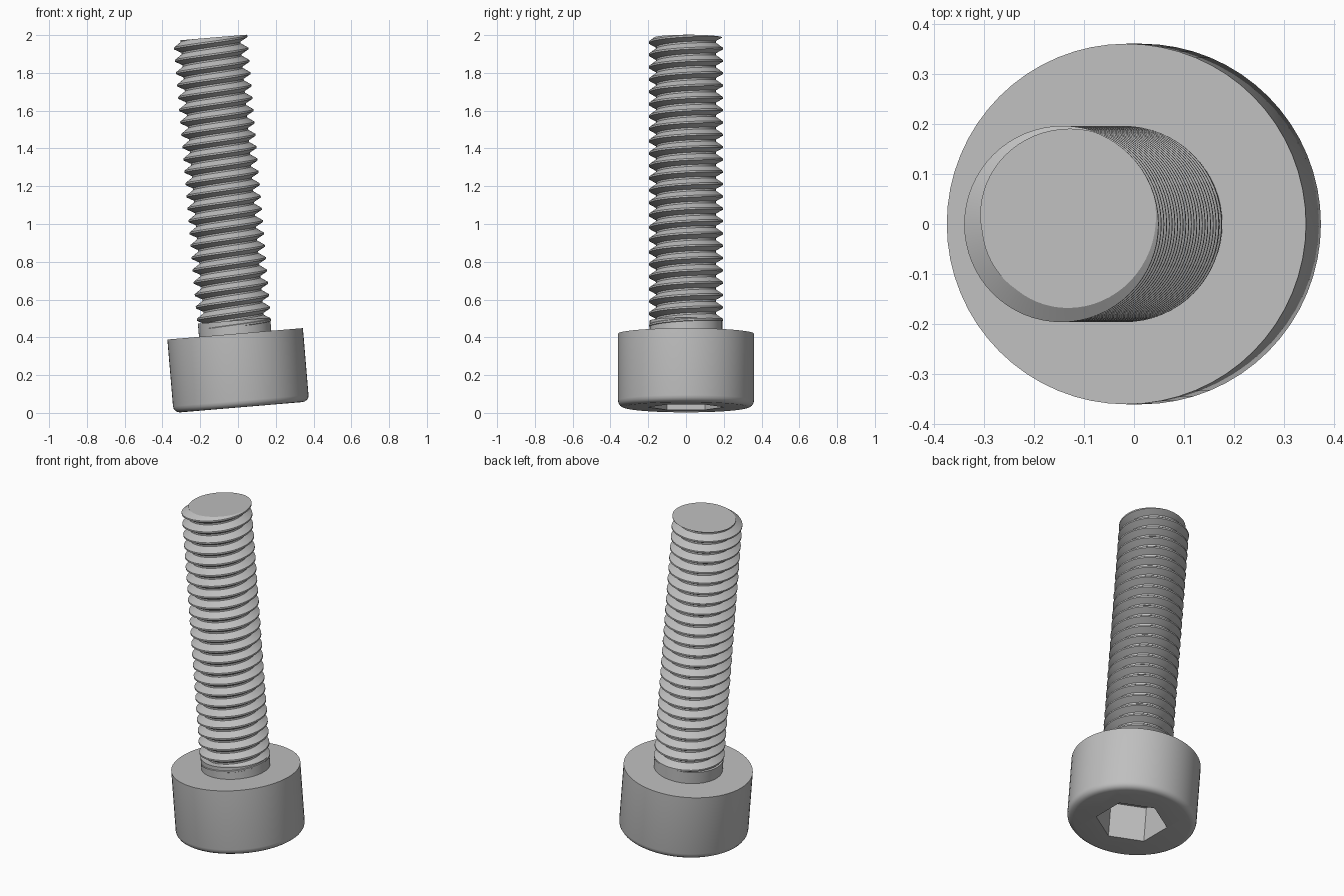
import bpy, bmesh, math
from mathutils import Matrix, Vector

if "Cube" in bpy.data.objects:
    bpy.data.objects.remove(bpy.data.objects["Cube"])

HEAD_R, HEAD_H = 0.36, 0.39
SHANK_TOP, LENGTH = 0.46, 1.963
CREST_R, ROOT_R, PITCH = 0.196, 0.158, 0.0655
STEPS = 64
PLACE = Matrix.Translation((0.0175, 0, 0.03)) @ Matrix.Rotation(math.radians(-4.8), 4, 'Y')

steel = bpy.data.materials.new("grey_steel")
steel.use_nodes = True
colour = (0.52, 0.52, 0.52, 1)
steel.diffuse_color = colour
steel.node_tree.nodes["Principled BSDF"].inputs["Base Color"].default_value = colour


def make_object(name, bm):
    bmesh.ops.recalc_face_normals(bm, faces=bm.faces)
    mesh = bpy.data.meshes.new(name)
    bm.to_mesh(mesh)
    bm.free()
    obj = bpy.data.objects.new(name, mesh)
    mesh.materials.append(steel)
    bpy.context.collection.objects.link(obj)
    obj.matrix_world = PLACE
    return obj


def cylinder(radius, z0, z1, sides, turn=0.0):
    bm = bmesh.new()
    place = Matrix.Translation((0, 0, (z0 + z1) / 2)) @ Matrix.Rotation(turn, 4, 'Z')
    bmesh.ops.create_cone(bm, cap_ends=True, segments=sides, radius1=radius,
                          radius2=radius, depth=z1 - z0, matrix=place)
    return bm


def activate(obj):
    bpy.ops.object.select_all(action='DESELECT')
    obj.select_set(True)
    bpy.context.view_layer.objects.active = obj


def smooth(obj, angle=30):
    activate(obj)
    bpy.ops.object.shade_smooth_by_angle(angle=math.radians(angle))


# Head: cylinder with a rounded outer rim
bm = cylinder(HEAD_R, 0, HEAD_H, STEPS)
rim = [e for e in bm.edges if all(v.co.z < 0.01 for v in e.verts)]
bmesh.ops.bevel(bm, geom=rim, offset=0.035, segments=4, profile=0.5, affect='EDGES')
head = make_object("head", bm)

# Hexagonal socket cut into the head, with corners on the y axis
bm = cylinder(0.2, -0.1, 0.22, 6)
corner = next(iter(bm.verts)).co
bmesh.ops.rotate(bm, verts=bm.verts, cent=(0, 0, 0),
                 matrix=Matrix.Rotation(math.pi / 2 - math.atan2(corner.y, corner.x), 3, 'Z'))
cutter = make_object("socket_cutter", bm)
cutter.hide_render = True
bpy.context.view_layer.update()
activate(head)
cut = head.modifiers.new("socket", 'BOOLEAN')
cut.operation = 'DIFFERENCE'
cut.solver = 'EXACT'
cut.object = cutter
bpy.ops.object.modifier_apply(modifier=cut.name)
bpy.data.objects.remove(cutter)
smooth(head)

# Plain shank between the head and the thread
smooth(make_object("shank", cylinder(0.192, HEAD_H - 0.01, SHANK_TOP, STEPS)))

# Thread: a ridge profile swept along a helix, trimmed flat at both ends
profile = [(ROOT_R, 0.0), (ROOT_R, 0.14), (CREST_R, 0.46), (CREST_R, 0.6)]
turns = int((LENGTH - SHANK_TOP) / PITCH) + 4
start = LENGTH - (turns - 2) * PITCH - 0.53 * PITCH
bm = bmesh.new()
rows = []
for i in range(turns * STEPS + 1):
    t = i / STEPS
    a = 2 * math.pi * t + math.pi / 4
    rows.append([bm.verts.new((r * math.cos(a), r * math.sin(a), start + (t + f) * PITCH))
                 for r, f in profile])
for i in range(len(rows) - 1):
    a, b = rows[i], rows[i + 1]
    for k in range(len(profile) - 1):
        bm.faces.new((a[k], b[k], b[k + 1], a[k + 1]))
    # Join the upper flank to the root of the next turn
    if i + STEPS + 1 < len(rows):
        c, d = rows[i + STEPS], rows[i + STEPS + 1]
        bm.faces.new((a[-1], b[-1], d[0], c[0]))
for z, direction in ((SHANK_TOP - 0.03, -1), (LENGTH, 1)):
    bmesh.ops.bisect_plane(bm, geom=bm.verts[:] + bm.edges[:] + bm.faces[:],
                           plane_co=Vector((0, 0, z)), plane_no=Vector((0, 0, direction)),
                           clear_outer=True)
    loop = [e for e in bm.edges if e.is_boundary and all(abs(v.co.z - z) < 1e-4 for v in e.verts)]
    bmesh.ops.contextual_create(bm, geom=loop)
smooth(make_object("threaded_shaft", bm), 25)
